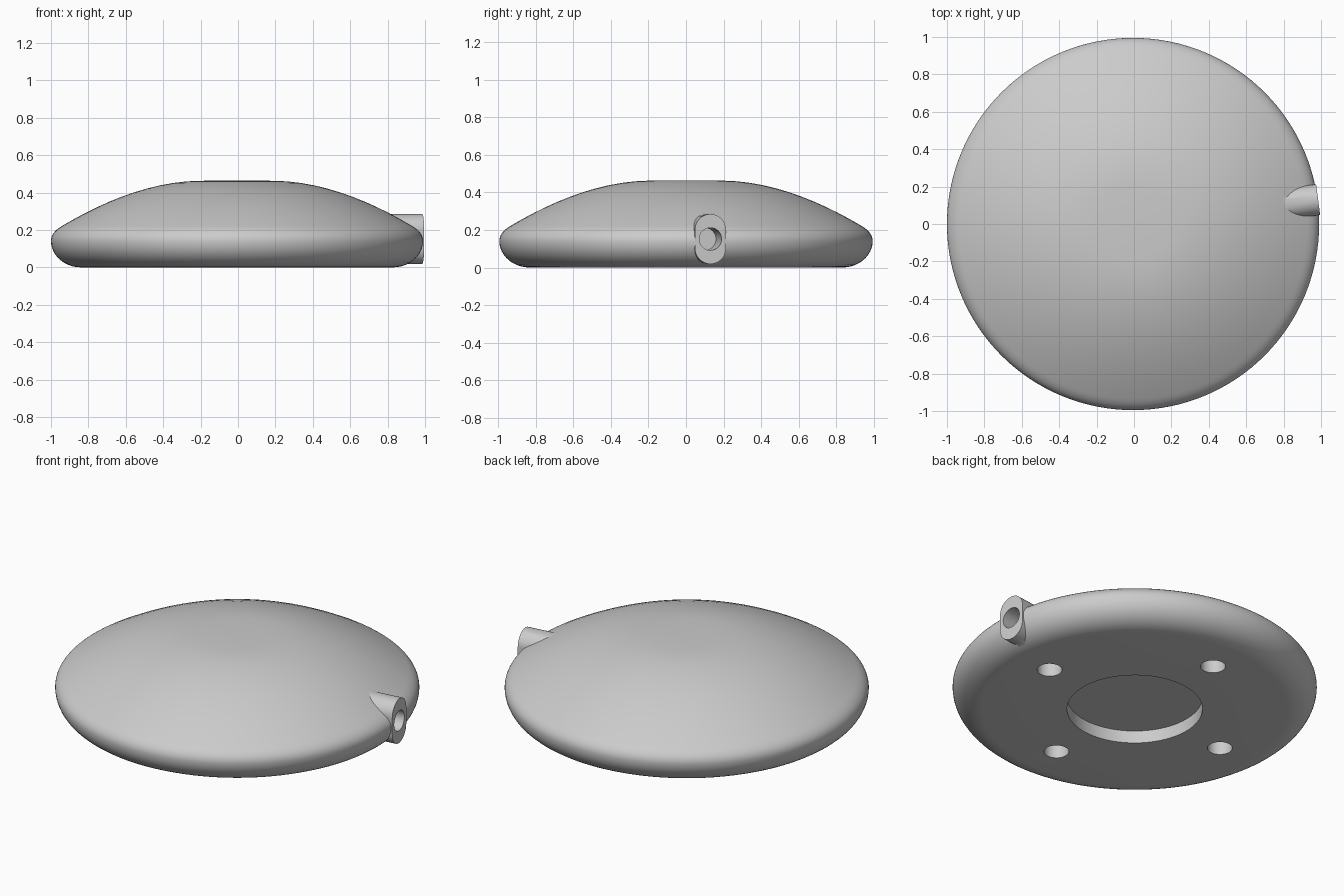
import bpy, bmesh, math
from mathutils import Vector, Matrix
from mathutils.geometry import interpolate_bezier

if "Cube" in bpy.data.objects:
    bpy.data.objects.remove(bpy.data.objects["Cube"])

grey = bpy.data.materials.new("plain_grey")
grey.use_nodes = True
grey.diffuse_color = (0.6, 0.6, 0.6, 1)
grey.node_tree.nodes["Principled BSDF"].inputs["Base Color"].default_value = (0.6, 0.6, 0.6, 1)

CENTRE = Vector((-0.005, 0, 0))
SPOUT_TURN = math.radians(7.5)
SPOUT_END = 0.998


def make_object(name, bm):
    bmesh.ops.recalc_face_normals(bm, faces=bm.faces)
    mesh = bpy.data.meshes.new(name)
    bm.to_mesh(mesh)
    bm.free()
    mesh.materials.append(grey)
    obj = bpy.data.objects.new(name, mesh)
    bpy.context.collection.objects.link(obj)
    return obj


def prism(name, outline, depth, matrix):
    """Closed outline in local XY, extruded along local Z."""
    bm = bmesh.new()
    face = bm.faces.new([bm.verts.new((x, y, 0)) for x, y in outline])
    moved = bmesh.ops.extrude_face_region(bm, geom=[face])["geom"]
    verts = [v for v in moved if isinstance(v, bmesh.types.BMVert)]
    bmesh.ops.translate(bm, vec=(0, 0, depth), verts=verts)
    bmesh.ops.transform(bm, matrix=matrix, verts=bm.verts)
    return make_object(name, bm)


def stadium(radius, half_straight=0, steps=24):
    """Upright pill outline, or a circle when the straight part is zero."""
    points = []
    for side in (1, -1):
        for i in range(steps + (half_straight > 0)):
            a = math.pi * i / steps
            points.append((side * radius * math.cos(a),
                           side * (radius * math.sin(a) + half_straight)))
    return points


def combine(body, tool, operation):
    mod = body.modifiers.new(tool.name, 'BOOLEAN')
    mod.object = tool
    mod.operation = operation
    mod.solver = 'EXACT'
    bpy.context.view_layer.objects.active = body
    bpy.ops.object.modifier_apply(modifier=mod.name)
    bpy.data.objects.remove(tool)


# Domed body: rounded rim and shallow dome, revolved
curves = [((0.83, 0), (0.93, 0), (0.995, 0.07), (0.995, 0.14)),
          ((0.995, 0.14), (0.995, 0.18), (0.965, 0.205), (0.93, 0.225)),
          ((0.93, 0.225), (0.72, 0.35), (0.46, 0.46), (0.2, 0.463))]
profile = [Vector((0, 0, 0))]
for curve in curves:
    a, h1, h2, b = [Vector((r, 0, z)) for r, z in curve]
    profile += interpolate_bezier(a, h1, h2, b, 12)
profile.append(Vector((0, 0, 0.465)))

bm = bmesh.new()
verts = [bm.verts.new(p) for p in profile]
edges = [bm.edges.new(pair) for pair in zip(verts, verts[1:])]
bmesh.ops.spin(bm, geom=verts + edges, cent=(0, 0, 0), axis=(0, 0, 1),
               angle=math.tau, steps=128)
bmesh.ops.remove_doubles(bm, verts=bm.verts, dist=0.0005)
bmesh.ops.translate(bm, vec=CENTRE, verts=bm.verts)
body = make_object("domed_body", bm)

# Cable spout on the side, with its blind bore
upright = Matrix(((0, 0, 1, 0), (1, 0, 0, 0), (0, 1, 0, 0), (0, 0, 0, 1)))
radial = Matrix.Translation(CENTRE) @ Matrix.Rotation(SPOUT_TURN, 4, 'Z')


def along_spout(distance):
    return radial @ Matrix.Translation((distance, 0, 0.152)) @ upright


combine(body, prism("spout", stadium(0.083, 0.05), 0.3, along_spout(SPOUT_END - 0.3)), 'UNION')
combine(body, prism("spout_bore", stadium(0.06), 0.3, along_spout(SPOUT_END - 0.23)), 'DIFFERENCE')

# Round recess and four screw holes underneath
below = Matrix.Translation(CENTRE + Vector((0, 0, -0.1)))
combine(body, prism("base_recess", stadium(0.37, steps=48), 0.175, below), 'DIFFERENCE')
for i in range(4):
    turn = Matrix.Rotation(math.radians(2.6 + 90 * i), 4, 'Z')
    place = below @ turn @ Matrix.Translation((0.632, 0, 0))
    combine(body, prism("screw_hole", stadium(0.068), 0.25, place), 'DIFFERENCE')

# Smooth shading with crisp edges
bpy.ops.object.select_all(action='DESELECT')
body.select_set(True)
bpy.context.view_layer.objects.active = body
bpy.ops.object.shade_smooth_by_angle(angle=math.radians(30))
